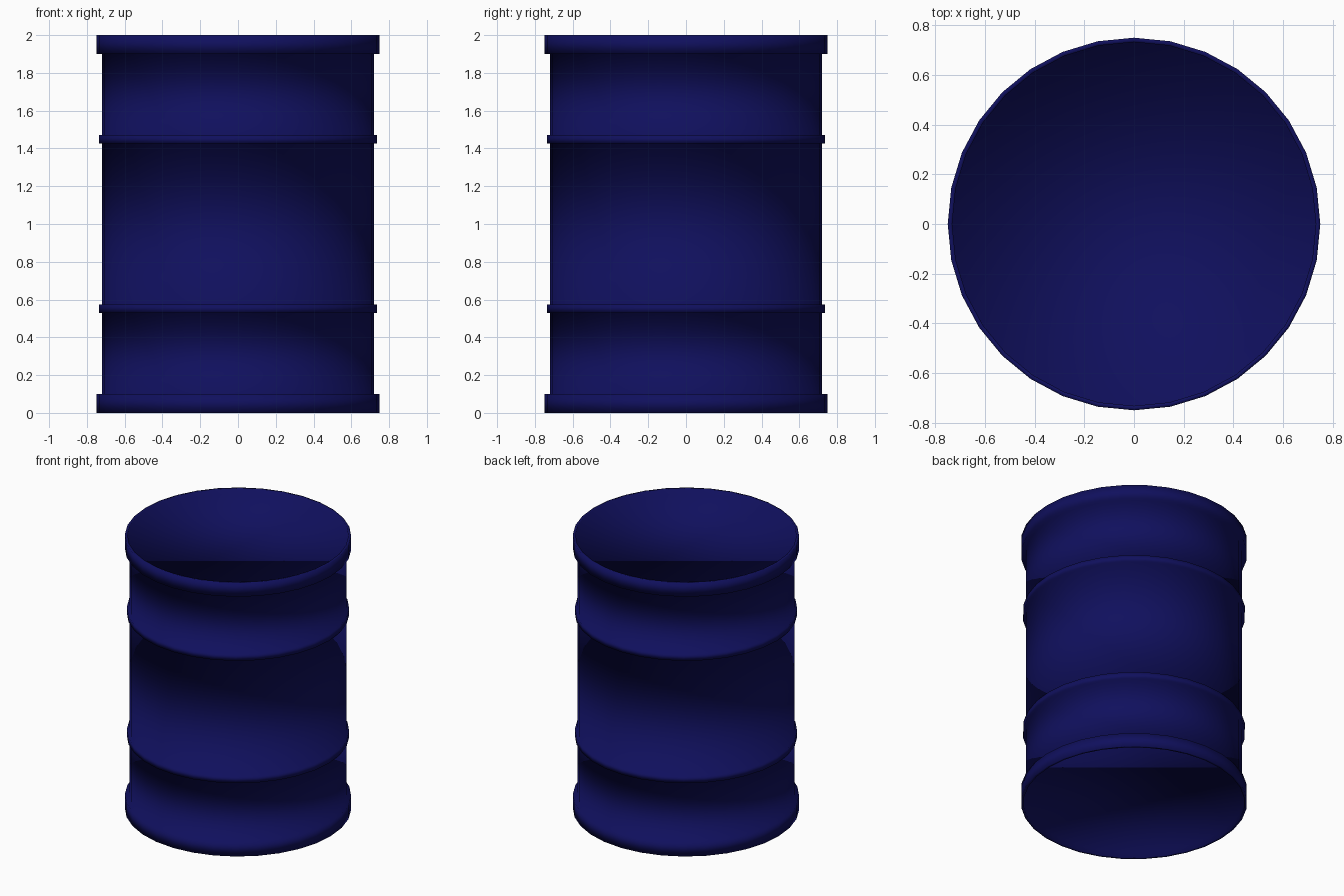
import bpy, bmesh
from math import sin, cos, pi

if "Cube" in bpy.data.objects:
    bpy.data.objects.remove(bpy.data.objects["Cube"])

SIDES = 32
BODY, HOOP, RIM, INNER = 0.72, 0.737, 0.75, 0.732
RECESS = 0.04

# Lower half of the drum profile (radius, height), from recessed base up to mid hoop
half = [(INNER, RECESS), (INNER, 0), (RIM, 0), (RIM, 0.1), (BODY, 0.1),
        (BODY, 0.53), (HOOP, 0.53), (HOOP, 0.575), (BODY, 0.575)]
# Mirror it for the upper half
profile = half + [(r, 2 - z) for r, z in reversed(half)]

# Revolve the profile
bm = bmesh.new()
rings = [[bm.verts.new((r * cos(2 * pi * i / SIDES), r * sin(2 * pi * i / SIDES), z))
          for i in range(SIDES)] for r, z in profile]
for a, b in zip(rings, rings[1:]):
    for i in range(SIDES):
        j = (i + 1) % SIDES
        bm.faces.new((a[i], a[j], b[j], b[i]))

# Recessed base and lid
bm.faces.new(rings[0][::-1])
bm.faces.new(rings[-1])
for f in bm.faces:
    f.smooth = True

mesh = bpy.data.meshes.new("drum_barrel")
bm.to_mesh(mesh)
bm.free()
drum = bpy.data.objects.new("drum_barrel", mesh)
bpy.context.collection.objects.link(drum)

# Dark blue paint
paint = bpy.data.materials.new("dark_blue_paint")
paint.diffuse_color = (0.005, 0.005, 0.11, 1)
paint.use_nodes = True
paint.node_tree.nodes["Principled BSDF"].inputs["Base Color"].default_value = paint.diffuse_color
mesh.materials.append(paint)
